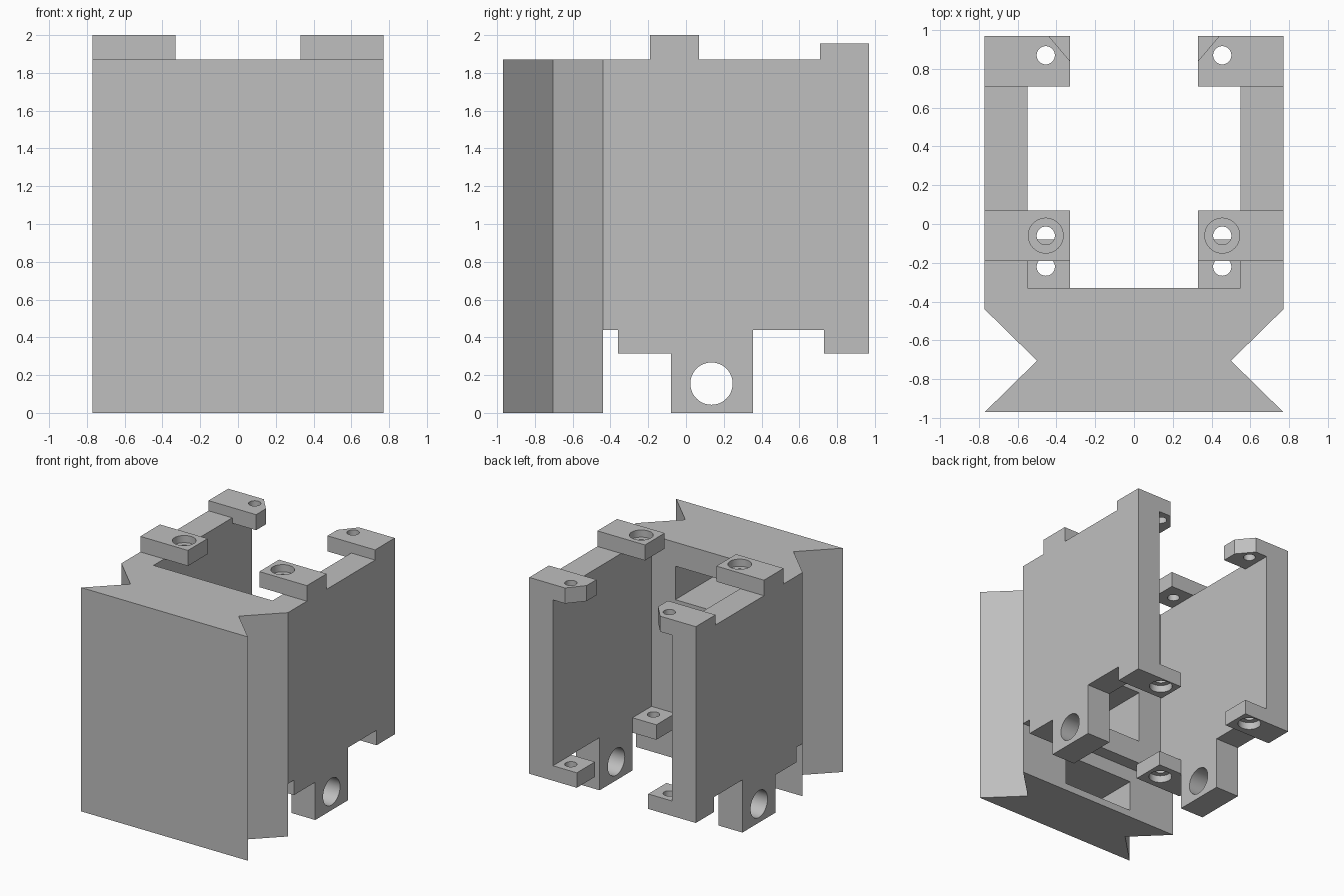
import bpy, bmesh, math
from mathutils import Vector

cube = bpy.data.objects.get("Cube")
if cube:
    bpy.data.objects.remove(cube, do_unlink=True)

grey = bpy.data.materials.new("plain_grey")
grey.use_nodes = True
colour = (0.52, 0.52, 0.52, 1)
grey.diffuse_color = colour
grey.node_tree.nodes["Principled BSDF"].inputs["Base Color"].default_value = colour


def prism(name, profile, lo, hi, axis="z"):
    """Extrude a flat profile: (x, y) along z, or (y, z) along x."""
    def place(p, t):
        return (p[0], p[1], t) if axis == "z" else (t, p[0], p[1])
    bm = bmesh.new()
    face = bm.faces.new([bm.verts.new(place(p, lo)) for p in profile])
    new = bmesh.ops.extrude_face_region(bm, geom=[face])["geom"]
    shift = Vector(place((0, 0), hi - lo))
    bmesh.ops.translate(bm, vec=shift, verts=[v for v in new if isinstance(v, bmesh.types.BMVert)])
    bmesh.ops.recalc_face_normals(bm, faces=bm.faces)
    mesh = bpy.data.meshes.new(name)
    bm.to_mesh(mesh)
    bm.free()
    ob = bpy.data.objects.new(name, mesh)
    bpy.context.collection.objects.link(ob)
    mesh.materials.append(grey)
    return ob


def rect(a0, a1, b0, b1):
    return [(a0, b0), (a1, b0), (a1, b1), (a0, b1)]


def circle(a, b, r, n=48):
    return [(a + r * math.cos(math.tau * i / n), b + r * math.sin(math.tau * i / n)) for i in range(n)]


def cut(ob, cutters):
    """Subtract each cutter from the part, then delete the cutter."""
    for cutter in cutters:
        mod = ob.modifiers.new("cut", "BOOLEAN")
        mod.operation = "DIFFERENCE"
        mod.solver = "EXACT"
        mod.object = cutter
        bpy.context.view_layer.update()
        done = bpy.data.meshes.new_from_object(ob.evaluated_get(bpy.context.evaluated_depsgraph_get()))
        ob.modifiers.clear()
        ob.data = done
        bpy.data.objects.remove(cutter, do_unlink=True)


def smooth(ob):
    bpy.ops.object.select_all(action="DESELECT")
    ob.select_set(True)
    bpy.context.view_layer.objects.active = ob
    bpy.ops.object.shade_smooth_by_angle(angle=math.radians(30))


OUT, WALL, TAB = 0.77, 0.55, 0.33   # outer side, inner wall face, tab end
TOP, LOW = 1.87, 0.44

# Front block with a V groove on each side
half = [(OUT, -0.97), (0.5, -0.705), (OUT, -0.44), (WALL, -0.44), (WALL, -0.33)]
block = prism("front_block", half + [(-x, y) for x, y in reversed(half)], 0, TOP)
cutters = [prism("underside_cutter", rect(-1, 1, -0.44, 0), -0.5, LOW)]
# Pockets in the inner face of the block
for z0, z1 in ((0.06, 0.32), (0.64, 1.08), (1.39, 1.67)):
    cutters.append(prism("pocket_cutter", rect(-TAB, TAB, -0.88, -0.2), z0, z1))
cut(block, cutters)

# Side wall outline, with the leg and the tab roots
outline = [(-0.44, LOW), (-0.36, LOW), (-0.36, 0.315), (-0.08, 0.315), (-0.08, 0), (0.355, 0),
           (0.355, LOW), (0.73, LOW), (0.73, 0.315), (0.97, 0.315), (0.97, 1.955), (0.71, 1.955),
           (0.71, TOP), (0.07, TOP), (0.07, 2), (-0.19, 2), (-0.19, TOP), (-0.44, TOP)]

# Tabs: name, y range, z range, hole y, counterbore z range
tabs = [("upper_front_tab", -0.19, 0.07, TOP, 2.0, -0.06, (1.94, 2.1)),
        ("upper_rear_tab", 0.71, 0.97, 1.825, 1.955, 0.87, None),
        ("lower_front_tab", -0.36, -0.08, 0.315, LOW, -0.22, (0.2, 0.375)),
        ("lower_rear_tab", 0.73, 0.97, 0.315, LOW, 0.87, (0.2, 0.375))]

for side, s in (("left", 1), ("right", -1)):
    wall = prism(side + "_wall", outline, s * WALL, s * OUT, "x")
    cut(wall, [prism("leg_hole_cutter", circle(0.135, 0.155, 0.112), s * 0.4, s * 0.9, "x")])
    smooth(wall)
    for name, y0, y1, z0, z1, hole_y, bore in tabs:
        shape = rect(s * TAB, s * WALL, y0, y1)
        if name == "upper_rear_tab":      # bevelled inner corner
            shape[3:] = [(s * 0.44, y1), (s * TAB, 0.84)]
        tab = prism(side + "_" + name, shape, z0, z1)
        holes = [prism("hole_cutter", circle(s * 0.455, hole_y, 0.047), z0 - 0.2, z1 + 0.2)]
        if bore:
            holes.append(prism("bore_cutter", circle(s * 0.455, hole_y, 0.09), *bore))
        cut(tab, holes)
        smooth(tab)
